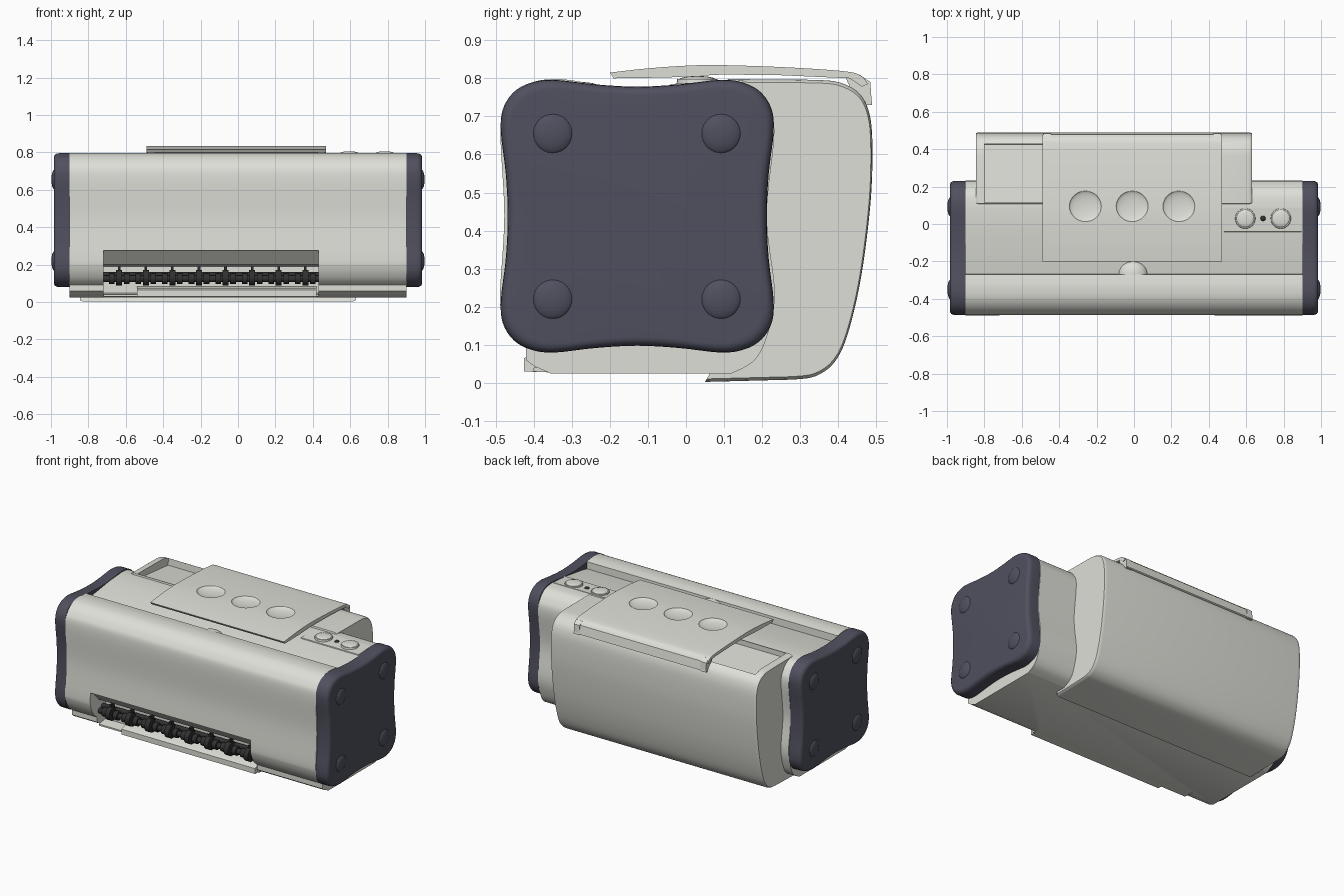
import bpy, bmesh, math
from mathutils import Matrix

if "Cube" in bpy.data.objects:
    bpy.data.objects.remove(bpy.data.objects["Cube"])


def material(name, rgb):
    m = bpy.data.materials.new(name)
    m.diffuse_color = (*rgb, 1)
    m.use_nodes = True
    m.node_tree.nodes["Principled BSDF"].inputs["Base Color"].default_value = m.diffuse_color
    return m


SHELL = material("warm_white", (0.74, 0.74, 0.69))
SLATE = material("slate", (0.08, 0.08, 0.115))
BLACK = material("black", (0.03, 0.03, 0.03))


def finish(name, bm, mat, angle=35):
    bmesh.ops.recalc_face_normals(bm, faces=bm.faces)
    me = bpy.data.meshes.new(name)
    bm.to_mesh(me)
    bm.free()
    ob = bpy.data.objects.new(name, me)
    bpy.context.collection.objects.link(ob)
    if mat:
        me.materials.append(mat)
    smooth(ob, angle)
    return ob


def smooth(ob, angle=35):
    bpy.ops.object.select_all(action='DESELECT')
    ob.select_set(True)
    bpy.context.view_layer.objects.active = ob
    bpy.ops.object.shade_smooth_by_angle(angle=math.radians(angle))


def spline(pts, n=6, closed=False):
    """Catmull-Rom curve through the given points."""
    out, k = [], len(pts)
    for i in range(k if closed else k - 1):
        ids = [i - 1, i, i + 1, i + 2]
        ids = [j % k if closed else min(max(j, 0), k - 1) for j in ids]
        a, b, c, d = [pts[j] for j in ids]
        for s in range(n):
            t = s / n
            out.append(tuple(0.5 * (2 * b[q] + (c[q] - a[q]) * t
                       + (2 * a[q] - 5 * b[q] + 4 * c[q] - d[q]) * t * t
                       + (3 * b[q] - a[q] - 3 * c[q] + d[q]) * t ** 3) for q in (0, 1)))
    return out if closed else out + [pts[-1]]


def loft(name, pts, sections, mat, centre=(0, 0), angle=35):
    """Sweep a y-z outline along x; sections are (x, scale about centre)."""
    bm = bmesh.new()
    rings = [[bm.verts.new((x, centre[0] + (y - centre[0]) * s, centre[1] + (z - centre[1]) * s))
              for y, z in pts] for x, s in sections]
    for a, b in zip(rings, rings[1:]):
        for i in range(len(pts)):
            j = (i + 1) % len(pts)
            bm.faces.new((a[i], a[j], b[j], b[i]))
    bm.faces.new(rings[0])
    bm.faces.new(rings[-1])
    return finish(name, bm, mat, angle)


def extrude(name, pts, x0, x1, mat):
    return loft(name, pts, [(x0, 1), (x1, 1)], mat)


def ball(name, loc, radii, mat):
    bm = bmesh.new()
    bmesh.ops.create_uvsphere(bm, u_segments=32, v_segments=16, radius=1)
    bm.transform(Matrix.Translation(loc) @ Matrix.Diagonal((*radii, 1)))
    return finish(name, bm, mat)


def rod(name, loc, r, length, mat, axis='X', r2=None):
    bm = bmesh.new()
    bmesh.ops.create_cone(bm, cap_ends=True, segments=24, radius1=r, radius2=r if r2 is None else r2, depth=length)
    rot = Matrix.Rotation(math.pi / 2, 4, 'Y') if axis == 'X' else Matrix()
    bm.transform(Matrix.Translation(loc) @ rot)
    return finish(name, bm, mat)


def cut(ob, cutter):
    cutter.hide_render = True
    cutter.hide_viewport = False
    m = ob.modifiers.new("cut", 'BOOLEAN')
    m.object, m.operation, m.solver = cutter, 'DIFFERENCE', 'EXACT'
    bpy.context.view_layer.objects.active = ob
    # keep the cut below any earlier smoothing modifier harmless by applying at once
    bpy.ops.object.modifier_apply(modifier=m.name)
    smooth(ob)


def remove(ob):
    bpy.data.objects.remove(ob, do_unlink=True)


# Main body: rounded front shell, top valley, flat underside
front = spline([(-.27, .79), (-.34, .798), (-.41, .787), (-.465, .742), (-.487, .67), (-.477, .44),
                (-.488, .24), (-.482, .18), (-.455, .125), (-.42, .092)])
base = [(-.42, .06), (-.40, .045), (-.355, .025)]
rear = spline([(.12, .025), (.18, .06), (.215, .13), (.233, .24), (.212, .44), (.232, .66),
               (.21, .735), (.16, .78), (.09, .79)])
body = extrude("main_body", front + base + rear + [(-.04, .78), (-.2, .757), (-.268, .745)], -.9, .9, SHELL)

# Paper exit opening in the front
mouth = extrude("mouth_cutter", [(-.6, .275), (-.47, .275), (-.40, .20), (-.33, .19), (-.33, -.05), (-.6, -.05)],
                -.72, .43, None)
cut(body, mouth)
remove(mouth)

# Rear block
rear_pts = [(.06, .02), (.05, .003)] + spline(
    [(.28, .009), (.34, .018), (.39, .055), (.425, .13), (.46, .28), (.485, .48), (.489, .64),
     (.478, .72), (.45, .765), (.40, .79), (.34, .796)]) + [(.11, .798), (.10, .77), (.15, .1)]
block = loft("rear_block", rear_pts, [(-.845, .98), (-.838, .993), (-.825, 1), (.61, 1), (.623, .993), (.63, .98)],
             SHELL, (.27, .40))

# Sunken pocket beside and under the lid
pocket = extrude("pocket_cutter", [(.115, .9), (.115, .765), (.425, .735), (.44, .9)], -.8, .42, None)
for part in (block, body):
    cut(part, pocket)
remove(pocket)

# Lid with three finger dimples
top = spline([(-.2, .815), (-.1, .826), (.02, .834), (.12, .834), (.28, .828), (.42, .818), (.46, .806), (.478, .785)])
lid = extrude("lid", top + [(.462, .778), (.43, .80), (.25, .808), (.10, .81), (-.05, .802), (-.19, .80)],
              -.49, .47, SHELL)
for x in (-.26, -.01, .24):
    d = ball("dimple_cutter", (x, .095, .836), (.086, .083, .018), None)
    cut(lid, d)
    remove(d)

# Lid hinges: side arms and a hanging rear lip
for i, x in enumerate((-.465, .445)):
    extrude(f"hinge_arm_{i}", [(.42, .80), (.435, .765), (.47, .73), (.488, .73), (.484, .79), (.455, .81)],
            x - .02, x + .02, SHELL)
extrude("lid_rear_lip", [(.47, .795), (.478, .79), (.489, .735), (.48, .73)], -.485, .465, SHELL)

# Finger notch bump behind the front lip
ball("latch_bump", (-.005, -.27, .745), (.077, .072, .045), SHELL)

# Control panel with two buttons and a lamp
extrude("control_panel", [(-.045, .77), (-.04, .785), (.085, .792), (.09, .77)], .48, .895, SHELL)
for i, x in enumerate((.595, .785)):
    rod(f"button_ring_{i}", (x, .03, .788), .056, .02, SHELL, 'Z', .053)
    ball(f"button_{i}", (x, .03, .797), (.047, .047, .009), SHELL)
ball("lamp", (.69, .03, .789), (.014, .014, .009), BLACK)

# End caps: pincushion outline with rounded outer edge and four feet
q = [(.34, 0), (.345, .11), (.358, .22), (.353, .28), (.325, .325), (.28, .35), (.22, .358), (.11, .346), (0, .34)]
half = q + [(-u, v) for u, v in q[-2::-1]]
outline = half + [(u, -v) for u, v in half[-2:0:-1]]
cap_pts = spline([(-.128 + u, .438 + v) for u, v in outline], 4, True)
for side, s in (("left", -1), ("right", 1)):
    loft(f"end_cap_{side}", cap_pts, [(s * x, k) for x, k in
         ((.9, 1), (.955, 1), (.968, .995), (.978, .98), (.984, .955), (.985, .93))], SLATE, (-.128, .438))
    for i, (y, z) in enumerate(((-.35, .655), (.092, .655), (-.35, .22), (.092, .22))):
        ball(f"foot_{side}_{i}", (s * .98, y, z), (.018, .053, .053), SLATE)

# Feed rollers in the opening
rod("roller_shaft", (-.145, -.39, .125), .018, 1.15, BLACK)
rod("rear_shaft", (-.145, -.36, .145), .016, 1.15, BLACK)
for i in range(8):
    x = -.635 + i * .1421
    rod(f"roller_{i}", (x, -.395, .13), .042, .032, BLACK)
    extrude(f"roller_guide_{i}", [(-.40, .19), (-.37, .19), (-.35, .10), (-.40, .09)], x - .007, x + .007, BLACK)
    for k in (-1, 1):
        rod(f"roller_collar_{i}_{k}", (x + k * .04, -.39, .125), .028, .03, BLACK)

# Exit tray below the rollers
extrude("exit_tray", [(-.425, .03), (-.425, .065), (-.41, .072), (-.32, .085), (-.32, .028)], -.54, .42, SHELL)
extrude("tray_floor", [(-.40, .03), (-.40, .04), (-.32, .05), (-.32, .026)], -.72, .43, SHELL)
